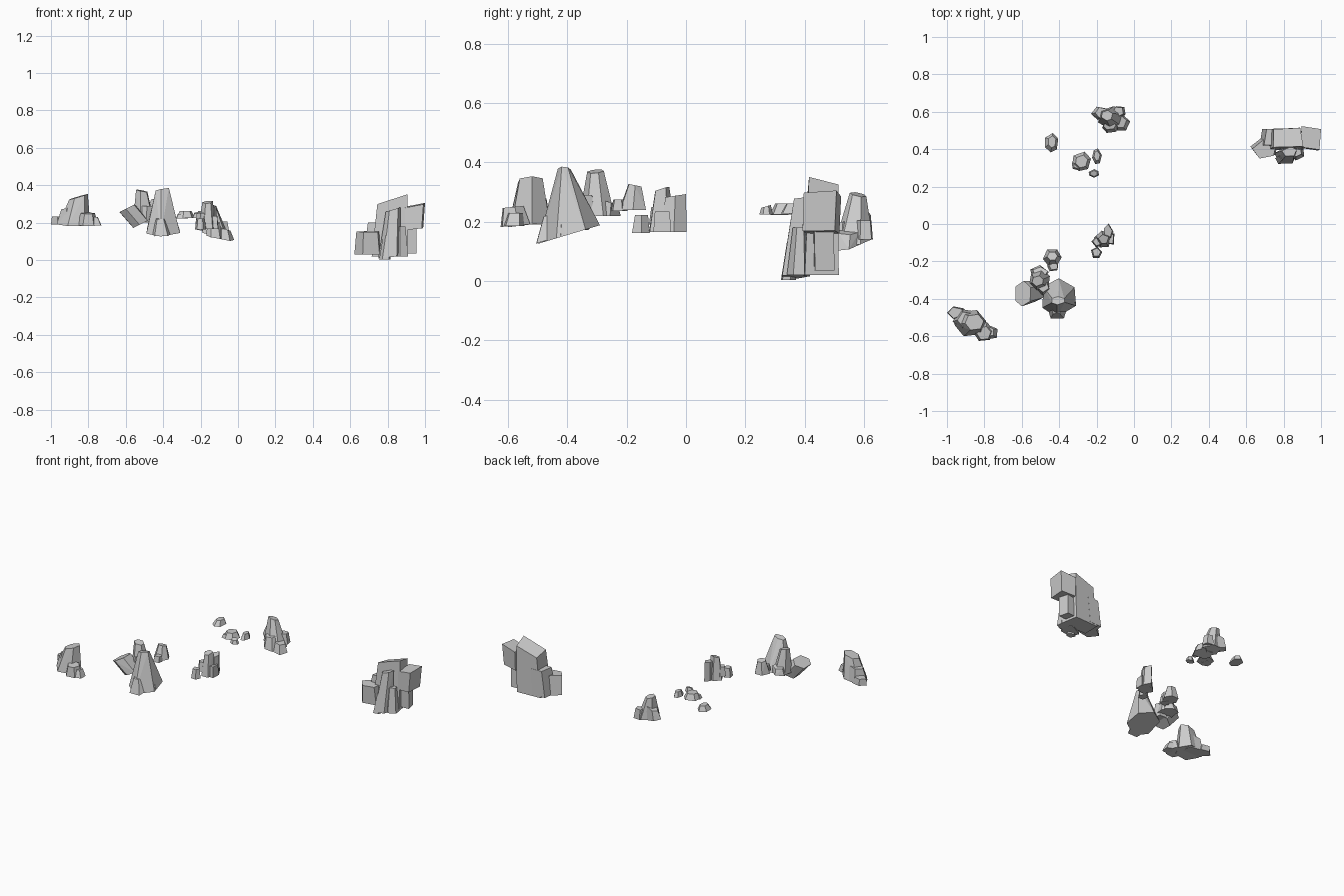
import bpy, bmesh, math, random

random.seed(4)


def ring(sides, turn):
    """Slightly irregular polygon, normalised to a -1..1 box."""
    pts = []
    for i in range(sides):
        a = 2 * math.pi * (i + turn + random.uniform(-0.13, 0.13)) / sides
        pts.append((math.cos(a), math.sin(a)))
    out = []
    for k in (0, 1):
        lo, hi = min(p[k] for p in pts), max(p[k] for p in pts)
        out.append([2 * (p[k] - lo) / (hi - lo) - 1 for p in pts])
    return list(zip(*out))


def rock(name, base, top, sides=6, turn=0.3, base_tilt=(0, 0), top_tilt=(0, 0)):
    """Tapered faceted column; base and top are (x, y, radius x, radius y, z)."""
    bm = bmesh.new()
    shape = ring(sides, turn)
    rows = []
    for (cx, cy, rx, ry, z), (tx, ty) in ((base, base_tilt), (top, top_tilt)):
        rows.append([bm.verts.new((cx + u * rx, cy + v * ry, z + tx * u * rx + ty * v * ry))
                     for u, v in shape])
    # the convex hull keeps every facet flat
    bmesh.ops.convex_hull(bm, input=bm.verts)
    bmesh.ops.dissolve_limit(bm, angle_limit=math.radians(3), verts=bm.verts, edges=bm.edges)
    bmesh.ops.recalc_face_normals(bm, faces=bm.faces)
    mesh = bpy.data.meshes.new(name)
    bm.to_mesh(mesh)
    bm.free()
    bpy.context.collection.objects.link(bpy.data.objects.new(name, mesh))


# west outcrop
rock("west_peak", (-.875, -.53, .085, .07, .19), (-.853, -.525, .05, .042, .338), 6, .2, (0, .12), (.3, .05))
rock("west_shoulder", (-.90, -.515, .07, .06, .19), (-.90, -.51, .045, .04, .28), 5, .5, (0, 0), (.2, 0))
rock("west_left_block", (-.95, -.475, .05, .035, .19), (-.955, -.475, .04, .03, .232), 5, .6)
rock("west_front_block", (-.805, -.575, .055, .05, .187), (-.803, -.583, .038, .035, .25), 6, .1, (0, .1), (0, .1))
rock("west_right_block", (-.76, -.58, .03, .035, .185), (-.77, -.575, .02, .025, .23), 5, .4)

# middle outcrop
rock("tall_spire", (-.40, -.395, .09, .105, .157), (-.405, -.41, .035, .022, .378), 6, .5, (0, .3), (.2, -.1))
rock("tall_spire_foot", (-.41, -.445, .06, .06, .145), (-.415, -.44, .03, .04, .228), 5, .2, (0, .3), (0, .25))
rock("tall_spire_side", (-.365, -.40, .055, .05, .16), (-.375, -.405, .03, .03, .28), 5, .6, (0, .3), (-.3, 0))
rock("leaning_block", (-.52, -.36, .04, .055, .192), (-.593, -.372, .041, .068, .277), 6, .5, (.5, 0), (.5, 0))
rock("rear_spire", (-.505, -.30, .055, .06, .22), (-.515, -.305, .03, .028, .37), 6, .3, (0, 0), (-.2, .1))
rock("rear_spire_step", (-.505, -.26, .05, .04, .22), (-.50, -.255, .04, .025, .265), 5, .2, (0, 0), (0, -.3))
rock("rear_spire_front", (-.49, -.345, .04, .04, .2), (-.485, -.34, .03, .025, .29), 5, .7)
rock("small_spire", (-.437, -.18, .05, .045, .24), (-.437, -.172, .028, .022, .323), 6, .1, (0, 0), (0, -.2))
rock("small_spire_step", (-.435, -.225, .03, .028, .237), (-.43, -.225, .022, .02, .275), 5, .4)

# thin central outcrop
rock("central_peak", (-.165, -.08, .048, .045, .165), (-.163, -.08, .028, .024, .31), 5, .3, (0, 0), (.1, .3))
rock("central_rear_slab", (-.135, -.04, .025, .042, .165), (-.138, -.035, .022, .035, .288), 5, .1, (0, 0), (0, .15))
rock("central_side_block", (-.13, -.08, .025, .03, .165), (-.13, -.08, .02, .025, .235), 4, .5)
rock("central_left_block", (-.20, -.095, .028, .03, .19), (-.20, -.095, .02, .022, .25), 5, .5)
rock("central_front_block", (-.20, -.152, .03, .03, .162), (-.20, -.15, .022, .022, .222), 5, .2)

# small low rocks
rock("low_rock_main", (-.28, .335, .05, .052, .225), (-.28, .335, .032, .034, .262), 6, .3)
rock("low_rock_bump", (-.30, .315, .032, .03, .223), (-.30, .315, .022, .02, .245), 5, .1)
rock("low_rock_front", (-.215, .27, .027, .023, .225), (-.215, .27, .018, .016, .252), 6, .5, (0, 0), (0, .3))
rock("low_rock_side", (-.198, .362, .026, .042, .228), (-.198, .365, .016, .026, .262), 6, .2)
rock("low_rock_far", (-.44, .435, .035, .052, .23), (-.438, .44, .02, .032, .262), 6, .4)

# rear outcrop
rock("rear_peak", (-.12, .565, .072, .065, .135), (-.145, .58, .03, .028, .292), 6, .4, (-.2, .15), (-.2, -.2))
rock("rear_front_block", (-.125, .525, .045, .038, .125), (-.13, .53, .033, .025, .20), 6, .1, (-.2, .2), (0, .2))
rock("rear_left_block", (-.185, .592, .045, .035, .155), (-.175, .595, .033, .028, .225), 5, .5, (-.2, 0), (.3, 0))
rock("rear_right_block", (-.065, .545, .045, .045, .115), (-.07, .55, .03, .035, .165), 5, .2, (-.2, .2), (-.3, 0))
rock("rear_back_block", (-.08, .60, .035, .03, .14), (-.085, .60, .028, .025, .205), 5, .6)

# large east outcrop with a flat back
rock("east_slab", (.81, .455, .095, .06, .02), (.825, .462, .08, .052, .315), 4, .5, (0, 0), (.33, -.2))
rock("east_front_pillar", (.81, .37, .06, .048, .015), (.83, .388, .04, .025, .27), 5, .2, (.1, 0), (.3, 0))
rock("east_front_foot", (.865, .375, .045, .035, .02), (.865, .382, .03, .022, .18), 5, .6)
rock("east_left_block", (.695, .412, .073, .055, .03), (.695, .40, .062, .05, .152), 5, .4, (0, 0), (0, .05))
rock("east_left_slab", (.73, .46, .06, .05, .03), (.75, .465, .055, .045, .2), 4, .5)
rock("east_right_block", (.94, .455, .05, .062, .165), (.945, .46, .055, .063, .292), 4, .45, (.1, 0), (.2, .05))
rock("east_right_foot", (.885, .465, .07, .036, .035), (.885, .462, .07, .036, .17), 4, .5)
rock("east_lowest_stone", (.785, .345, .03, .025, .004), (.80, .36, .024, .02, .13), 5, .3)
